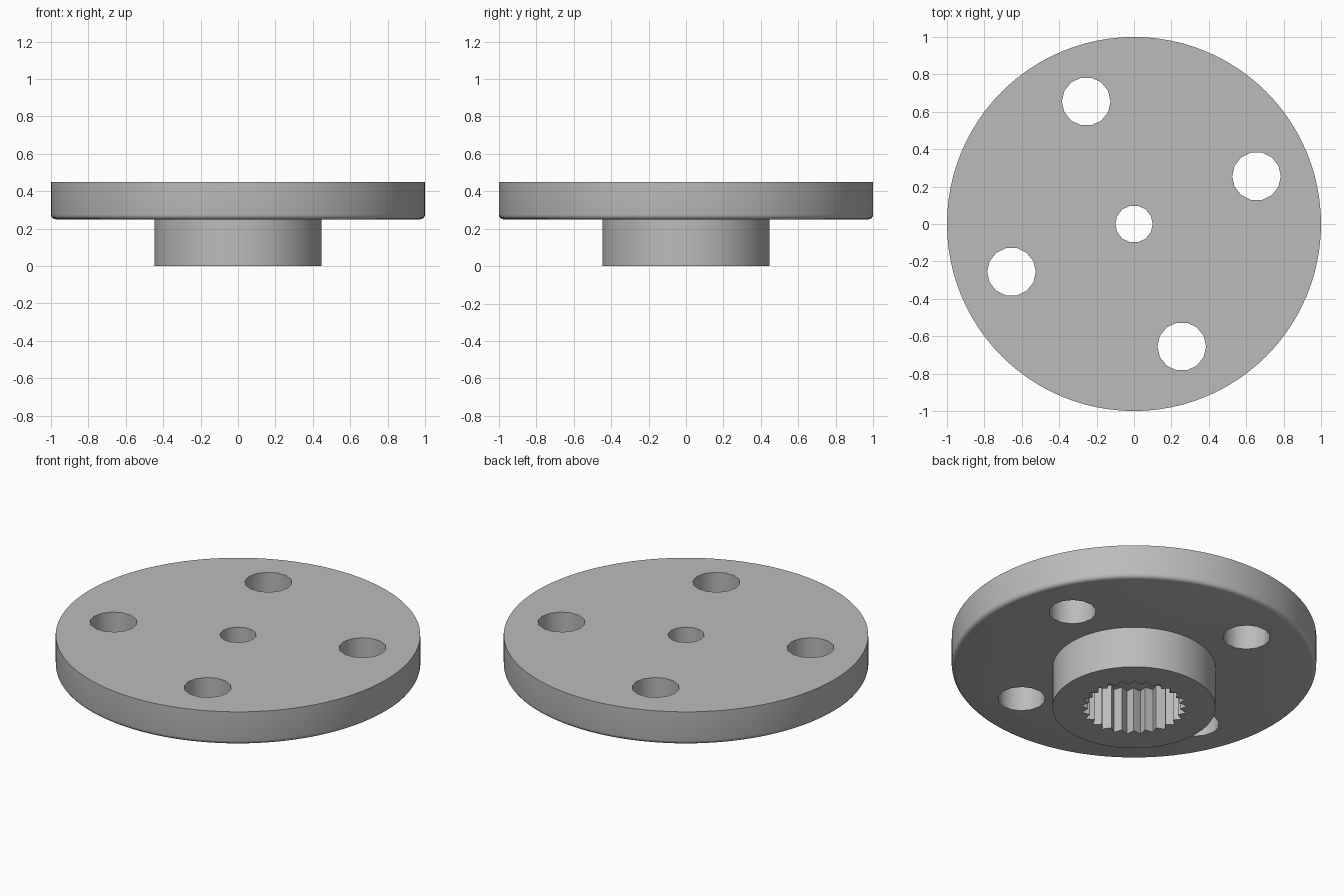
import bpy
import bmesh
from math import cos, sin, pi, radians

cube = bpy.data.objects.get("Cube")
if cube:
    bpy.data.objects.remove(cube, do_unlink=True)

grey = bpy.data.materials.new("grey_metal")
grey.use_nodes = True
colour = (0.5, 0.5, 0.5, 1)
grey.diffuse_color = colour
grey.node_tree.nodes["Principled BSDF"].inputs["Base Color"].default_value = colour

TOP, FLANGE_BOTTOM, SOCKET_DEPTH = 0.45, 0.25, 0.27
ROUND = 0.025


def add_object(name, bm):
    bmesh.ops.recalc_face_normals(bm, faces=bm.faces[:])
    mesh = bpy.data.meshes.new(name)
    bm.to_mesh(mesh)
    bm.free()
    mesh.materials.append(grey)
    obj = bpy.data.objects.new(name, mesh)
    bpy.context.collection.objects.link(obj)
    return obj


def lathe(name, profile, steps):
    """Revolve an (r, z) profile whose ends lie on the axis."""
    bm = bmesh.new()
    verts = [bm.verts.new((r, 0, z)) for r, z in profile]
    edges = [bm.edges.new(pair) for pair in zip(verts, verts[1:])]
    bmesh.ops.spin(bm, geom=verts + edges, cent=(0, 0, 0), axis=(0, 0, 1),
                   angle=2 * pi, steps=steps, use_merge=True)
    bmesh.ops.remove_doubles(bm, verts=bm.verts[:], dist=0.0001)
    bmesh.ops.dissolve_limit(bm, angle_limit=radians(0.5),
                             verts=bm.verts[:], edges=bm.edges[:])
    return add_object(name, bm)


def prism(name, points, z0, z1):
    """Extrude a closed outline from z0 to z1."""
    bm = bmesh.new()
    face = bm.faces.new([bm.verts.new((x, y, z0)) for x, y in points])
    result = bmesh.ops.extrude_face_region(bm, geom=[face])
    for v in result["geom"]:
        if isinstance(v, bmesh.types.BMVert):
            v.co.z = z1
    return add_object(name, bm)


def circle(cx, cy, r, sides):
    return [(cx + r * cos(2 * pi * i / sides), cy + r * sin(2 * pi * i / sides))
            for i in range(sides)]


# Disc with rounded lower rim, and the hub beneath it
rim = [(1 - ROUND + ROUND * cos(a), FLANGE_BOTTOM + ROUND - ROUND * sin(a))
       for a in (i * pi / 8 for i in range(5))]
profile = [(0, TOP), (1, TOP)] + rim + [(0.447, FLANGE_BOTTOM), (0.447, 0), (0, 0)]
body = lathe("disc_with_hub", profile, 96)

# Four mounting holes and the centre screw hole
cutters = [prism("screw_hole", circle(0, 0, 0.1, 14), -0.1, 1)]
for i in range(4):
    a = radians(21.3 + 90 * i)
    cutters.append(prism("mounting_hole",
                         circle(0.703 * cos(a), 0.703 * sin(a), 0.13, 14), -0.1, 1))

# Toothed socket in the underside of the hub
TEETH = 25
spline = []
for i in range(TEETH * 2):
    r = 0.292 if i % 2 else 0.253
    spline.append((r * cos(pi * i / TEETH), r * sin(pi * i / TEETH)))
cutters.append(prism("toothed_socket", spline, -0.1, SOCKET_DEPTH))

bpy.ops.object.select_all(action="DESELECT")
bpy.context.view_layer.objects.active = body
body.select_set(True)
for cutter in cutters:
    cutter.hide_render = True
    mod = body.modifiers.new(cutter.name, "BOOLEAN")
    mod.operation = "DIFFERENCE"
    mod.solver = "EXACT"
    mod.object = cutter
    bpy.ops.object.modifier_apply(modifier=mod.name)
    bpy.data.objects.remove(cutter, do_unlink=True)

bpy.ops.object.shade_smooth_by_angle(angle=radians(30))
